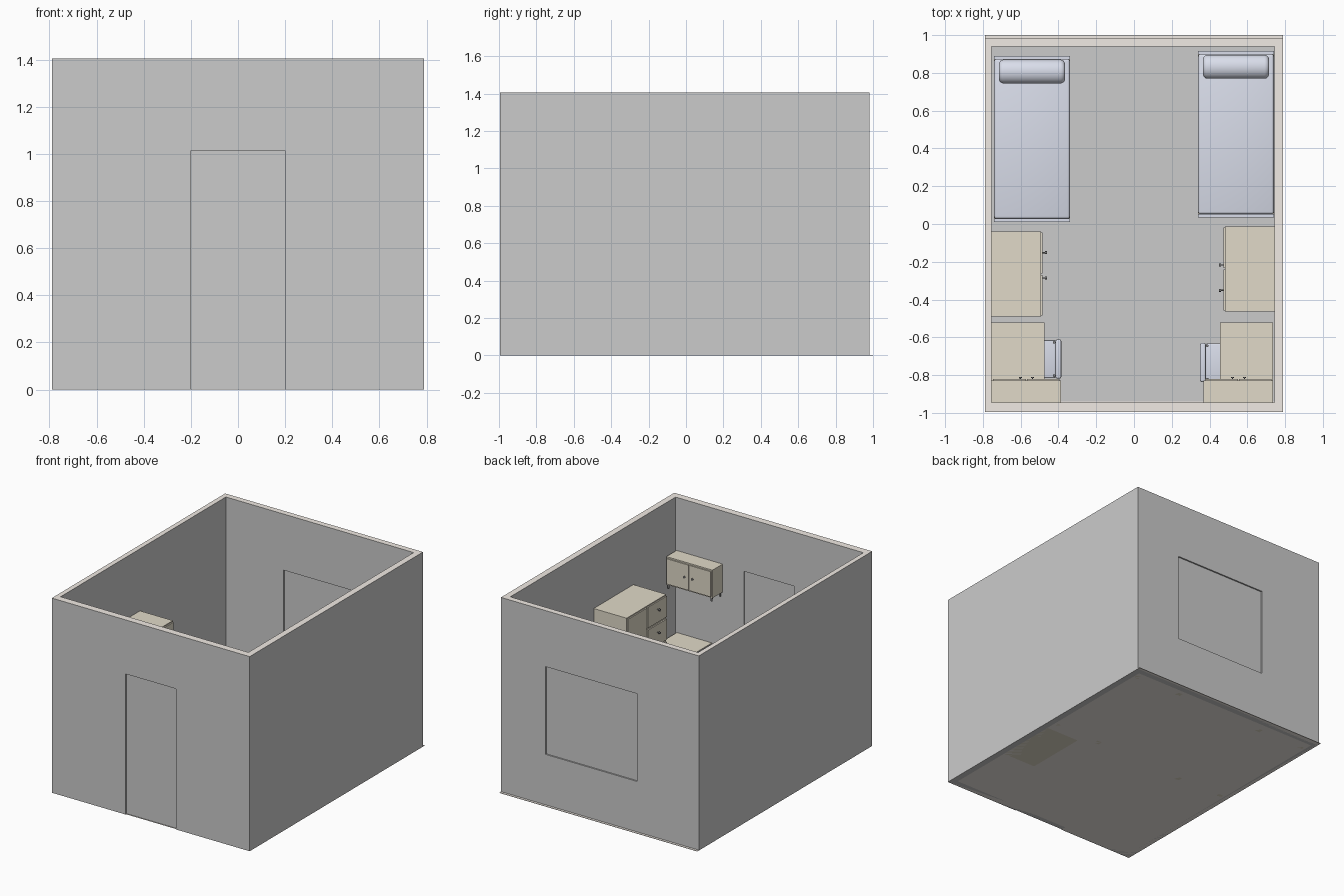
import bpy, bmesh, math
from mathutils import Matrix, Vector

if "Cube" in bpy.data.objects:
    bpy.data.objects.remove(bpy.data.objects["Cube"])


def material(name, rgb):
    m = bpy.data.materials.new(name)
    m.diffuse_color = (*rgb, 1)
    m.use_nodes = True
    m.node_tree.nodes["Principled BSDF"].inputs["Base Color"].default_value = m.diffuse_color
    return m


WOOD = material("wood", (0.75, 0.70, 0.58))
CLOTH = material("cloth", (0.70, 0.73, 0.83))
PLASTER = material("plaster", (0.88, 0.83, 0.78))
METAL = material("metal", (0.25, 0.25, 0.25))
HOME = Matrix.Identity(4)


def finish(name, bm, place, mat):
    bm.transform(place)
    me = bpy.data.meshes.new(name)
    bm.to_mesh(me)
    bm.free()
    ob = bpy.data.objects.new(name, me)
    bpy.context.collection.objects.link(ob)
    if mat:
        me.materials.append(mat)
    return ob


def box(name, x, y, z, place=HOME, mat=None, bevel=0, segments=3):
    """Box from (low, high) ranges on each axis."""
    bm = bmesh.new()
    bmesh.ops.create_cube(bm, size=1)
    lo, hi = zip(x, y, z)
    for v in bm.verts:
        v.co = [a + (b - a) * (c + 0.5) for a, b, c in zip(lo, hi, v.co)]
    if bevel:
        bmesh.ops.bevel(bm, geom=bm.edges[:], offset=bevel, segments=segments,
                        profile=0.5, affect='EDGES')
        for f in bm.faces:
            f.smooth = True
    return finish(name, bm, place, mat)


def rod(name, a, b, r, place=HOME, mat=METAL, r2=None, sides=12):
    """Round bar between two points."""
    a, b = Vector(a), Vector(b)
    bm = bmesh.new()
    bmesh.ops.create_cone(bm, cap_ends=True, segments=sides, radius1=r,
                          radius2=r if r2 is None else r2, depth=(b - a).length)
    turn = Vector((0, 0, 1)).rotation_difference(b - a).to_matrix().to_4x4()
    bm.transform(Matrix.Translation((a + b) / 2) @ turn)
    for f in bm.faces:
        f.smooth = len(f.verts) == 4
    return finish(name, bm, place, mat)


def knob(name, p, d, place):
    p, d = Vector(p), Vector(d)
    rod(name + "_stem", p, p + d * 0.014, 0.003, place)
    rod(name + "_head", p + d * 0.014, p + d * 0.023, 0.008, place)


def at(x, y, turn=0):
    return Matrix.Translation((x, y, 0)) @ Matrix.Rotation(math.radians(turn), 4, 'Z')


def room():
    walls = box("walls", (-0.79, 0.79), (-0.995, 0.982), (0, 1.405))
    cutters = [box("room_cutter", (-0.755, 0.745), (-0.945, 0.94), (-0.1, 1.6)),
               box("door_cutter", (-0.2, 0.2), (-1.1, -0.9), (-0.1, 1.015)),
               box("window_cutter", (-0.295, 0.435), (0.9, 1.1), (0.367, 1.0))]
    for c in cutters:
        c.hide_render = True
        m = walls.modifiers.new("cut", 'BOOLEAN')
        m.operation, m.object, m.solver = 'DIFFERENCE', c, 'EXACT'
    dg = bpy.context.evaluated_depsgraph_get()
    me = bpy.data.meshes.new_from_object(walls.evaluated_get(dg))
    walls.modifiers.clear()
    walls.data = me
    for c in cutters:
        bpy.data.objects.remove(c)
    # plaster shows on the cut top of the walls only
    me.materials.clear()
    me.materials.append(material("wall_grey", (0.8, 0.8, 0.8)))
    me.materials.append(PLASTER)
    for p in me.polygons:
        p.material_index = int(p.normal.z > 0.9 and p.center.z > 1.3)
    box("door", (-0.2, 0.2), (-0.985, -0.955), (0, 1.015))
    box("window_pane", (-0.295, 0.435), (0.95, 0.972), (0.367, 1.0))
    box("floor_base", (-0.79, 0.79), (-0.99, 1.0), (0, 0.003), mat=PLASTER)
    box("floor", (-0.755, 0.745), (-0.94, 0.94), (0.003, 0.006))


def bed(side, place):
    """Local frame: centred on x, foot at y = 0, head at y = 0.88."""
    w = 0.2
    box(side + "_bed_frame", (-w, w), (0.012, 0.87), (0.12, 0.18), place, WOOD)
    box(side + "_mattress", (-w, w), (0.018, 0.864), (0.18, 0.28), place, CLOTH, 0.012)
    box(side + "_headboard", (-w, w), (0.862, 0.88), (0.1, 0.36), place, CLOTH)
    box(side + "_footboard", (-w, w), (0, 0.018), (0.1, 0.285), place, CLOTH)
    for sx in (-1, 1):
        for y in (0.02, 0.86):
            box(side + "_bed_leg", (sx * 0.18 - 0.018, sx * 0.18 + 0.018),
                (y - 0.018, y + 0.018), (0, 0.13), place, WOOD)
    # bolster pillow: rounded roll across the bed
    bm = bmesh.new()
    bmesh.ops.create_cone(bm, cap_ends=True, segments=32, radius1=0.063,
                          radius2=0.063, depth=0.35)
    rims = [e for e in bm.edges if abs(e.verts[0].co.z - e.verts[1].co.z) < 1e-4]
    bmesh.ops.bevel(bm, geom=rims, offset=0.025, segments=5, profile=0.5, affect='EDGES')
    for f in bm.faces:
        f.smooth = len(f.verts) == 4
    bm.transform(Matrix.Translation((0, 0.797, 0.325)) @ Matrix.Diagonal((1, 1, 0.8, 1))
                 @ Matrix.Rotation(math.pi / 2, 4, 'Y'))
    finish(side + "_pillow", bm, place, CLOTH)


def wardrobe(side, place):
    """Local frame: back at x = 0, front faces +x; door at -y, drawers at +y."""
    d, h, top = 0.262, 0.226, 0.957
    n = side + "_wardrobe"
    box(n + "_body", (0, d), (-h, h), (0, top), place, WOOD)
    box(n + "_door", (d, d + 0.009), (-h + 0.006, -0.004), (0.06, top - 0.008), place, WOOD)
    knob(n + "_door_knob", (d + 0.009, -0.02, 0.5), (1, 0, 0), place)
    for i in range(5):
        z = top - 0.008 - i * 0.165
        box(n + "_drawer", (d, d + 0.009), (0.004, h - 0.006), (z - 0.15, z), place, WOOD)
        knob(n + "_drawer_knob", (d + 0.009, 0.113, z - 0.055), (1, 0, 0), place)


def desk(side, place):
    """Local frame: back at x = 0, knee hole faces +x, centred on y."""
    d, h, top = 0.28, 0.212, 0.43
    n = side + "_desk"
    box(n + "_top", (0, d), (-h, h), (top - 0.025, top), place, WOOD)
    for sy in (-1, 1):
        box(n + "_side", (0.005, d - 0.01), sorted((sy * h, sy * (h - 0.02))),
            (0.006, top - 0.025), place, WOOD)
    box(n + "_back", (0.005, 0.02), (-h + 0.02, h - 0.02), (0.12, top - 0.025), place, WOOD)


def cupboard(side, place):
    """Wall cupboard on short feet, back at y = 0, doors face +y."""
    w, d, lo, hi = 0.184, 0.116, 0.82, 1.022
    n = side + "_cupboard"
    box(n + "_body", (-w, w), (0, d), (lo, hi), place, WOOD)
    for sx in (-1, 1):
        box(n + "_door", sorted((sx * 0.003, sx * (w - 0.008))), (d, d + 0.009),
            (lo + 0.01, hi - 0.01), place, WOOD)
        knob(n + "_knob", (sx * 0.032, d + 0.004, 0.92), (0, 0.6, 0), place)
        for y in (0.015, d - 0.008):
            rod(n + "_foot", (sx * (w - 0.012), y, lo), (sx * (w - 0.012), y, lo - 0.028),
                0.008, place, r2=0.006)


def chair(side, place):
    """Local frame: backrest outer face at x = 0, seat runs towards -x."""
    n = side + "_chair"
    box(n + "_seat", (-0.23, -0.03), (-0.1, 0.1), (0.235, 0.262), place, CLOTH, 0.006)
    box(n + "_backrest", (-0.03, 0), (-0.103, 0.103), (0.37, 0.49), place, CLOTH, 0.008)
    for sy in (-1, 1):
        y = sy * 0.088
        rod(n + "_back_post", (-0.038, y, 0.006), (-0.038, y, 0.46), 0.007, place)
        rod(n + "_front_leg", (-0.215, y, 0.006), (-0.215, y, 0.24), 0.007, place)
        rod(n + "_side_rail", (-0.215, y, 0.1), (-0.038, y, 0.1), 0.005, place)


room()
bed("left", at(-0.54, 0.01))
bed("right", at(0.54, 0.035))
wardrobe("left", at(-0.755, -0.265))
wardrobe("right", at(0.745, -0.238, 180))
desk("left", at(-0.755, -0.733))
desk("right", at(0.735, -0.733, 180))
cupboard("left", at(-0.57, -0.945))
cupboard("right", at(0.553, -0.945))
chair("left", at(-0.385, -0.715))
chair("right", at(0.35, -0.733, 180))
